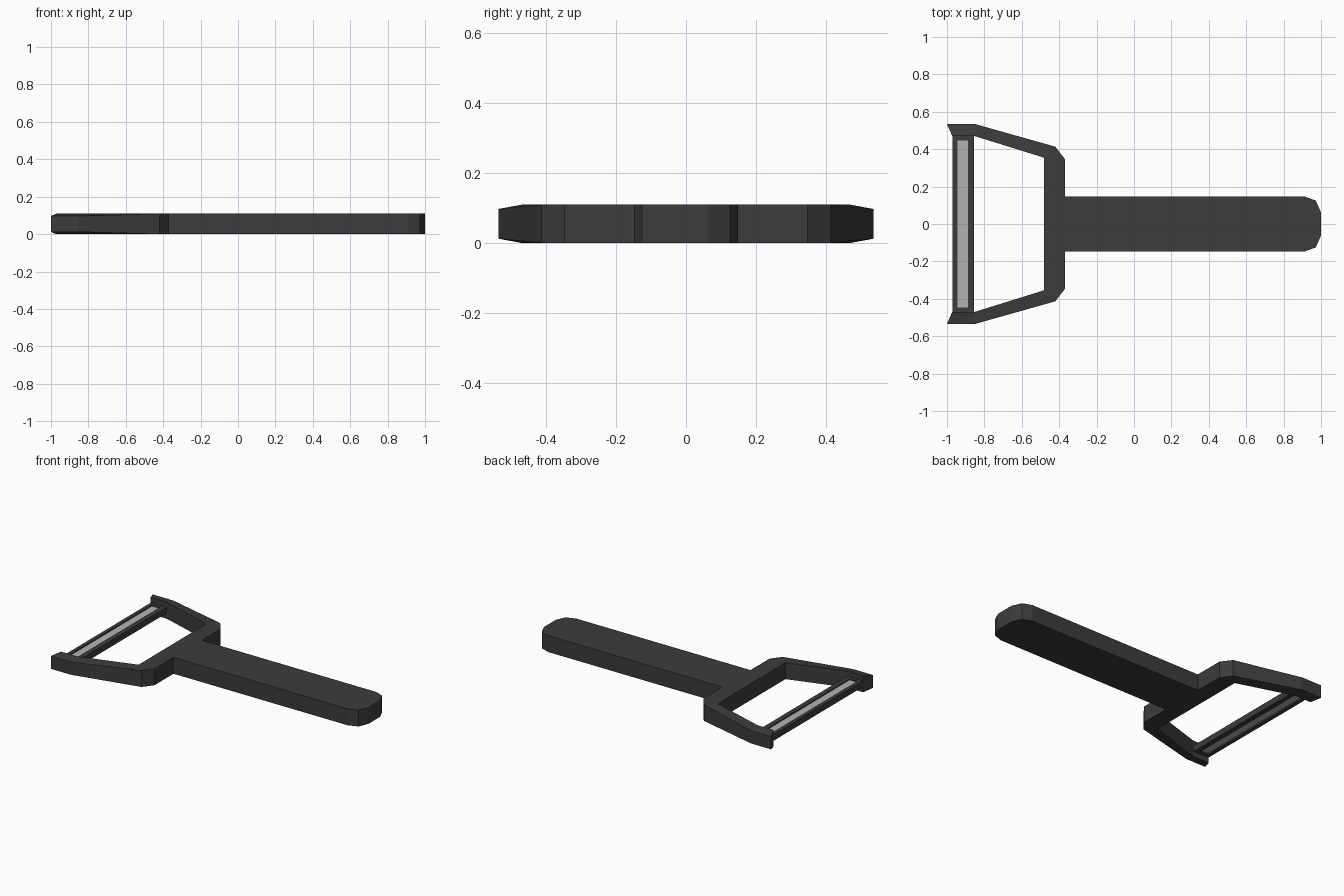
import bpy, bmesh

if "Cube" in bpy.data.objects:
    bpy.data.objects.remove(bpy.data.objects["Cube"])

H = 0.109


def material(name, c):
    m = bpy.data.materials.new(name)
    m.diffuse_color = (c, c, c, 1)
    m.use_nodes = True
    m.node_tree.nodes["Principled BSDF"].inputs["Base Color"].default_value = m.diffuse_color
    return m


dark = material("dark_plastic", 0.045)
steel = material("steel", 0.45)


def finish(name, bm, mat):
    bmesh.ops.recalc_face_normals(bm, faces=bm.faces)
    me = bpy.data.meshes.new(name)
    bm.to_mesh(me)
    bm.free()
    me.materials.append(mat)
    ob = bpy.data.objects.new(name, me)
    bpy.context.collection.objects.link(ob)
    return ob


def slab(points, polys, z0, z1):
    """Extrude a half outline (y >= 0) and leave it open along y = 0."""
    bm = bmesh.new()
    vs = [bm.verts.new((x, y, z0)) for x, y in points]
    faces = [bm.faces.new([vs[i] for i in p]) for p in polys]
    bmesh.ops.recalc_face_normals(bm, faces=faces)
    if faces[0].normal.z > 0:
        bmesh.ops.reverse_faces(bm, faces=faces)
    top = bmesh.ops.extrude_face_region(bm, geom=faces, use_keep_orig=True)["geom"]
    for v in top:
        if isinstance(v, bmesh.types.BMVert):
            v.co.z = z1
    seam = [f for f in bm.faces if all(abs(v.co.y) < 1e-5 for v in f.verts)]
    bmesh.ops.delete(bm, geom=seam, context='FACES_ONLY')
    return bm


def mirror(ob):
    m = ob.modifiers.new("mirror", 'MIRROR')
    m.use_axis = (False, True, False)
    m.merge_threshold = 0.0005


# Handle, crossbar and swept arms
pts = [(-.37, 0), (-.37, .148), (.91, .148), (.972, .125), (1, .062), (1, 0),
       (-.482, 0), (-.482, .355), (-.37, .347), (-.42, .413),
       (-.852, .47), (-.852, .535), (-.972, .47), (-1, .535)]
polys = [(0, 1, 2, 3, 4, 5), (6, 7, 8, 1, 0), (7, 9, 8),
         (7, 10, 11, 9), (10, 12, 13, 11)]
bm = slab(pts, polys, 0, H)
# Thin the outer edges of the arm tips
for v in bm.verts:
    if v.co.y > .53:
        v.co.z = .012 if v.co.z < H / 2 else H - .012
mirror(finish("handle_and_yoke", bm, dark))

# Slotted blade carrier
pts = [(-.97, 0), (-.97, .472), (-.855, .472), (-.855, 0),
       (-.945, 0), (-.945, .447), (-.888, .447), (-.888, 0)]
polys = [(0, 1, 5, 4), (1, 2, 6, 5), (2, 3, 7, 6)]
mirror(finish("blade_carrier", slab(pts, polys, .035, .075), dark))

# Steel blade set in the slot
pts = [(-.946, 0), (-.946, .448), (-.887, .448), (-.887, 0)]
mirror(finish("blade", slab(pts, [(0, 1, 2, 3)], .045, .068), steel))
